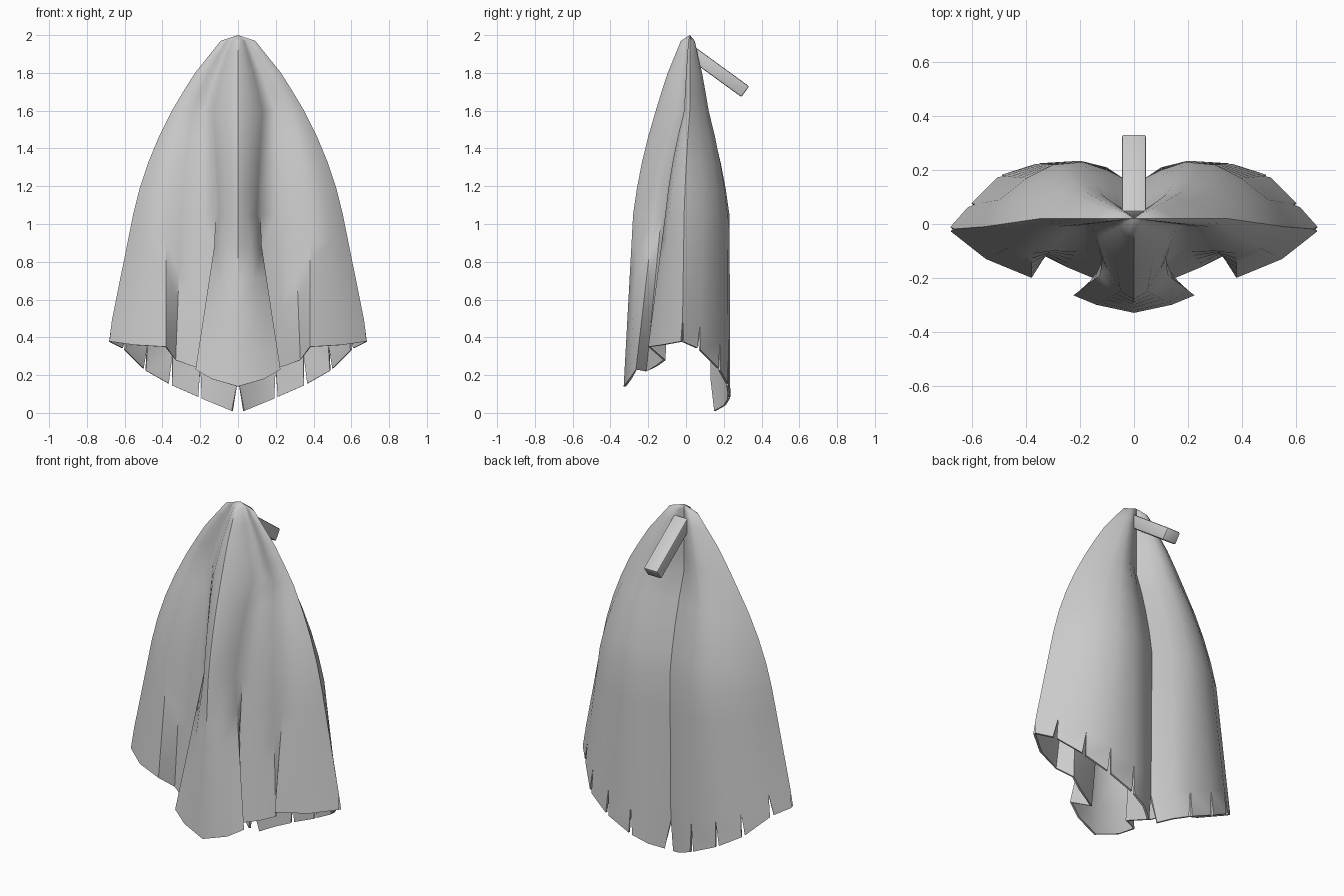
import bpy, bmesh, math
from mathutils import Vector

default = bpy.data.objects.get("Cube")
if default:
    bpy.data.objects.remove(default)

# One plain cloth grey for everything
grey = bpy.data.materials.new("cloth grey")
grey.use_nodes = True
color = (0.6, 0.6, 0.6, 1)
grey.diffuse_color = color
grey.node_tree.nodes["Principled BSDF"].inputs["Base Color"].default_value = color

# Half cross-sections, running from centre front round the side to centre back
HEM = [(0, -.33, .14), (.14, -.3, .18), (.225, -.265, .23), (.13, -.21, .22),
       (.25, -.16, .25), (.33, -.12, .28), (.38, -.2, .35), (.55, -.13, .36),
       (.69, -.02, .38), (.61, .07, .34), (.5, .18, .23), (.36, .225, .15),
       (.2, .235, .08), (.1, .21, .04), (0, .14, 0)]
WAIST = [(0, -.28), (.05, -.25), (.1, -.17), (.12, -.13), (.2, -.09),
         (.3, -.1), (.38, -.11), (.47, -.09), (.555, -.01), (.5, .09),
         (.4, .17), (.3, .22), (.19, .23), (.1, .2), (0, .15)]
CHEST = [(0, -.16), (.07, -.13), (.13, -.05), (.16, -.01), (.2, 0),
         (.24, -.01), (.28, -.01), (.32, 0), (.35, .02), (.3, .06),
         (.23, .1), (.18, .12), (.12, .11), (.06, .07), (0, .02)]
WAIST_Z, CHEST_Z, APEX_Y = 1.05, 1.6, .02
CROWN = [(2, 0), (1.97, .26), (1.9, .42), (1.8, .65), (1.7, .83), (CHEST_Z, 1)]
LAST = len(HEM) - 1
SLITS = (8, 9, 10, 11, 12, LAST)


def column(i):
    """Points of one fold line, from the crown down to the hem."""
    hem, waist, chest = Vector(HEM[i]), Vector((*WAIST[i], WAIST_Z)), Vector((*CHEST[i], CHEST_Z))
    pts = [Vector((chest.x * s, APEX_Y + (chest.y - APEX_Y) * s, z)) for z, s in CROWN]
    for step in range(1, 5):
        t = step / 4
        p = chest.lerp(waist, t + .45 * t * (1 - t))
        p.z = chest.z + (waist.z - chest.z) * t
        pts.append(p)
    pts += [waist.lerp(hem, t) for t in (.2, .4, .6, .83, 1)]
    return pts


def slit_column(i, towards):
    """A fold line whose hem corner is drawn back to open a slit."""
    pts = column(i)
    if i in SLITS:
        gap = .035 if i == LAST else .012
        pts[-1] += (Vector(HEM[towards]) - pts[-1]).normalized() * gap
    return pts


# Draped cloak, built as strips that merge everywhere except at the slits
bm = bmesh.new()
for i in range(LAST):
    a = [bm.verts.new(p) for p in slit_column(i, i + 1)]
    b = [bm.verts.new(p) for p in slit_column(i + 1, i)]
    for r in range(len(a) - 1):
        bm.faces.new((a[r + 1], b[r + 1], b[r], a[r]))
bmesh.ops.remove_doubles(bm, verts=bm.verts, dist=.0005)
mesh = bpy.data.meshes.new("cloak")
bm.to_mesh(mesh)
bm.free()
cloak = bpy.data.objects.new("cloak", mesh)
bpy.context.collection.objects.link(cloak)
mirror = cloak.modifiers.new("mirror", 'MIRROR')
mirror.merge_threshold = .001
cloth = cloak.modifiers.new("cloth thickness", 'SOLIDIFY')
cloth.thickness = .012
cloth.offset = -1

# Sloping bar at the back of the neck
bpy.ops.mesh.primitive_cube_add(size=1, location=(0, .17, 1.805),
                                rotation=(-math.radians(36), 0, 0))
bar = bpy.context.object
bar.name = "neck_bar"
bar.scale = (.09, .355, .07)
bpy.ops.object.transform_apply(location=False, rotation=False, scale=True)
bevel = bar.modifiers.new("bevel", 'BEVEL')
bevel.width = .008
bevel.segments = 2

# Finish: apply modifiers, shade, colour
for obj in (cloak, bar):
    bpy.ops.object.select_all(action='DESELECT')
    obj.select_set(True)
    bpy.context.view_layer.objects.active = obj
    obj.data.materials.append(grey)
    for name in [m.name for m in obj.modifiers]:
        bpy.ops.object.modifier_apply(modifier=name)
    bpy.ops.object.shade_smooth_by_angle(angle=math.radians(40))
